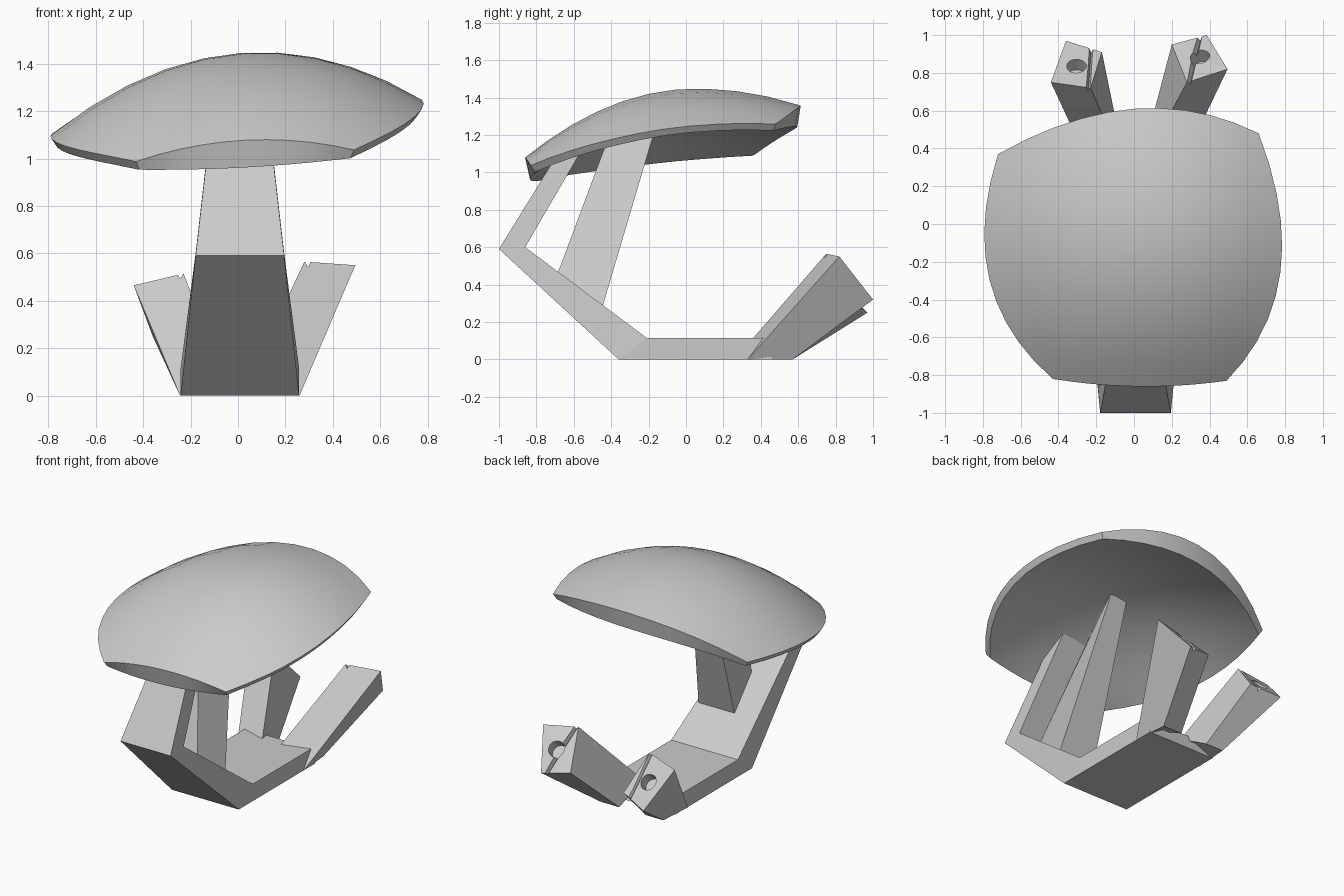
import bpy, bmesh, math
from mathutils import Vector

cube = bpy.data.objects.get("Cube")
if cube:
    bpy.data.objects.remove(cube, do_unlink=True)

grey = bpy.data.materials.new("plain_grey")
grey.use_nodes = True
grey.diffuse_color = (0.6, 0.6, 0.6, 1)
grey.node_tree.nodes["Principled BSDF"].inputs["Base Color"].default_value = (0.6, 0.6, 0.6, 1)


def add_object(name, bm):
    bmesh.ops.recalc_face_normals(bm, faces=bm.faces[:])
    mesh = bpy.data.meshes.new(name)
    bm.to_mesh(mesh)
    bm.free()
    obj = bpy.data.objects.new(name, mesh)
    obj.data.materials.append(grey)
    bpy.context.collection.objects.link(obj)
    return obj


def loft(name, rings):
    """Solid running through a list of rings with equal point counts."""
    bm = bmesh.new()
    loops = [[bm.verts.new(p) for p in ring] for ring in rings]
    n = len(loops[0])
    for a, b in zip(loops, loops[1:]):
        for i in range(n):
            j = (i + 1) % n
            bm.faces.new((a[i], a[j], b[j], b[i]))
    bm.faces.new(loops[0])
    bm.faces.new(loops[-1][::-1])
    return add_object(name, bm)


def activate(obj):
    bpy.ops.object.select_all(action='DESELECT')
    obj.select_set(True)
    bpy.context.view_layer.objects.active = obj


def cut(obj, cutter):
    mod = obj.modifiers.new("cut", 'BOOLEAN')
    mod.operation = 'DIFFERENCE'
    mod.solver = 'EXACT'
    mod.object = cutter
    activate(obj)
    bpy.ops.object.modifier_apply(modifier=mod.name)
    bpy.data.objects.remove(cutter, do_unlink=True)


# Bent arm: floor plate, leaning lower arm, upper arm; (outer y z), (inner y z), half width
sections = [((0.46, 0), (0.42, 0.115), 0.25),
            ((-0.36, 0), (-0.21, 0.115), 0.25),
            ((-1, 0.59), (-0.86, 0.6), 0.187),
            ((-0.63, 1.19), (-0.51, 1.2), 0.118)]
mid = 0.008
loft("bent_arm", [[(mid - w, *o), (mid + w, *o), (mid + w, *i), (mid - w, *i)]
                  for o, i, w in sections])

# Tapered strut from the lower arm to the shell
loft("inner_strut", [
    [(-0.01, -0.69, 0.45), (0.18, -0.69, 0.45), (0.22, -0.45, 0.27), (-0.05, -0.45, 0.27)],
    [(-0.14, -0.365, 1.32), (-0.04, -0.365, 1.32), (0.06, -0.13, 1.35), (-0.06, -0.13, 1.35)]])


# Rear prongs, each with a socket and a groove in the end face
def prong(name, base, tip, groove_at, hole_at):
    obj = loft(name, [base, tip])
    a, b, c, d = (Vector(p) for p in tip)
    normal = (c - a).cross(d - b).normalized()
    if normal.z < 0:
        normal.negate()
    centre = a.lerp(b, hole_at).lerp(d.lerp(c, hole_at), 0.5)
    bm = bmesh.new()
    bmesh.ops.create_cone(bm, cap_ends=True, segments=20, radius1=0.052, radius2=0.052, depth=0.16)
    bm.transform(normal.to_track_quat('Z', 'Y').to_matrix().to_4x4())
    bmesh.ops.translate(bm, verts=bm.verts[:], vec=centre)
    cut(obj, add_object(name + "_socket", bm))
    start, end = a.lerp(b, 0.06), d.lerp(c, groove_at)
    run = (end - start).normalized()
    side = normal.cross(run)
    v_shape = lambda p: [p - normal * 0.025, p + side * 0.02 + normal * 0.02,
                         p - side * 0.02 + normal * 0.02]
    cut(obj, loft(name + "_groove", [v_shape(start - run * 0.08), v_shape(end + run * 0.08)]))


prong("left_prong",
      [(0.07, 0.36, 0.115), (0.26, 0.33, 0), (0.24, 0.57, 0), (0.1, 0.57, 0)],
      [(0.28, 0.75, 0.565), (0.495, 0.82, 0.55), (0.385, 1, 0.32), (0.2, 0.95, 0.35)], 0.8, 0.55)
prong("right_prong",
      [(-0.07, 0.36, 0.115), (-0.245, 0.33, 0), (-0.23, 0.57, 0), (-0.1, 0.57, 0)],
      [(-0.23, 0.72, 0.515), (-0.44, 0.75, 0.465), (-0.36, 0.97, 0.25), (-0.17, 0.91, 0.3)], 0.3, 0.52)

# Domed shell: outline is a four-cornered patch with bulging edges
N = 10
front_r, front_l = Vector((-0.43, -0.82)), Vector((0.49, -0.83))
back_r, back_l = Vector((-0.72, 0.37)), Vector((0.66, 0.48))
bulge_r, bulge_l = Vector((-0.19, -0.07)), Vector((0.2, -0.08))
bulge_f, bulge_b = Vector((0, -0.035)), Vector((0.03, 0.185))


def outline(u, v):
    p = front_r.lerp(front_l, u).lerp(back_r.lerp(back_l, u), v)
    p += 4 * v * (1 - v) * bulge_r.lerp(bulge_l, u)
    return p + 4 * u * (1 - u) * bulge_f.lerp(bulge_b, v)


def height(p):
    dx, dy = p.x - 0.1, p.y - 0.05
    return 1.45 - 0.44 * dx * dx - (0.447 if dy < 0 else 0.29) * dy * dy


bm = bmesh.new()
outer, inner = {}, {}
for i in range(N + 1):
    for j in range(N + 1):
        u, v = i / N, j / N
        p = outline(u, v)
        outer[i, j] = bm.verts.new((p.x, p.y, height(p)))
        drop = 0.035 + 0.32 * u * (1 - u)
        q = p * 0.97
        inner[i, j] = bm.verts.new((q.x, q.y, height(p) - drop))
for i in range(N):
    for j in range(N):
        cell = [(i, j), (i + 1, j), (i + 1, j + 1), (i, j + 1)]
        bm.faces.new([outer[c] for c in cell])
        bm.faces.new([inner[c] for c in reversed(cell)])
    for e in (0, N):
        for a, b in (((i, e), (i + 1, e)), ((e, i), (e, i + 1))):
            bm.faces.new((outer[a], outer[b], inner[b], inner[a]))
shell = add_object("domed_shell", bm)
activate(shell)
bpy.ops.object.shade_smooth_by_angle(angle=math.radians(30))
